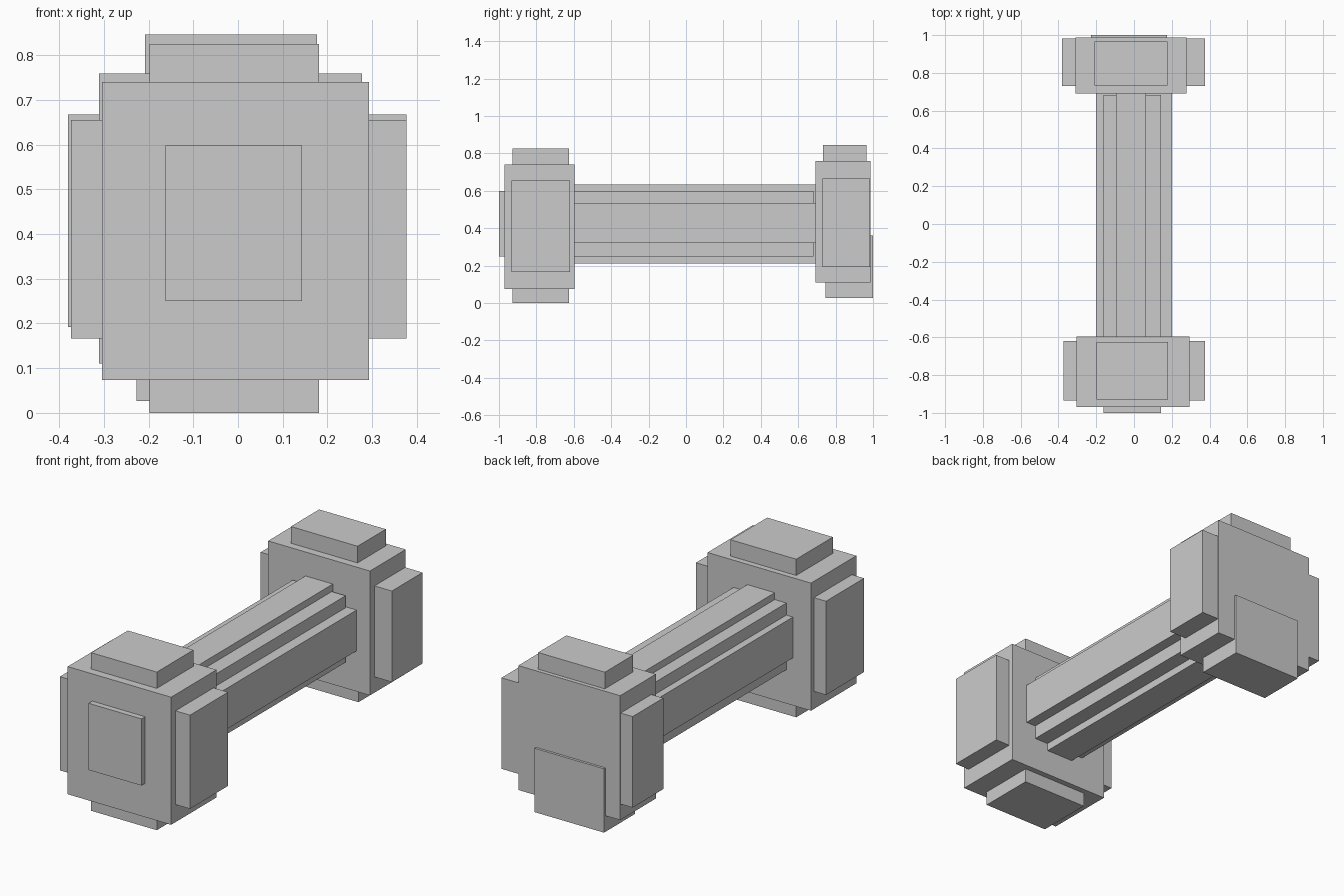
import bpy

if "Cube" in bpy.data.objects:
    bpy.data.objects.remove(bpy.data.objects["Cube"])


def box(name, x, y, z):
    """Axis-aligned box from (min, max) ranges."""
    bpy.ops.mesh.primitive_cube_add(
        size=1, location=[(a + b) / 2 for a, b in (x, y, z)])
    ob = bpy.context.object
    ob.name = name
    ob.scale = [b - a for a, b in (x, y, z)]
    bpy.ops.object.transform_apply(location=False, rotation=False, scale=True)
    return ob


# Handle: three nested bars making a stepped round section
box("handle_core", (-0.162, 0.143), (-1.0, 0.683), (0.25, 0.598))
box("handle_wide", (-0.2, 0.2), (-0.65, 0.72), (0.322, 0.535))
box("handle_tall", (-0.095, 0.063), (-0.65, 0.72), (0.21, 0.634))

# Front weight: main block with a side slab and an upright slab through it
box("front_weight_block", (-0.304, 0.293), (-0.97, -0.596), (0.074, 0.74))
box("front_weight_side_slab", (-0.374, 0.377), (-0.934, -0.62), (0.166, 0.655))
box("front_weight_upright_slab", (-0.198, 0.181), (-0.928, -0.626), (0.0, 0.825))

# Rear weight: main block, side slab, top cap and protruding lower cap
box("rear_weight_block", (-0.311, 0.277), (0.692, 0.987), (0.11, 0.759))
box("rear_weight_side_slab", (-0.38, 0.377), (0.73, 0.983), (0.192, 0.667))
box("rear_weight_top_cap", (-0.208, 0.177), (0.733, 0.966), (0.5, 0.846))
box("rear_weight_lower_cap", (-0.227, 0.174), (0.745, 1.0), (0.027, 0.36))
